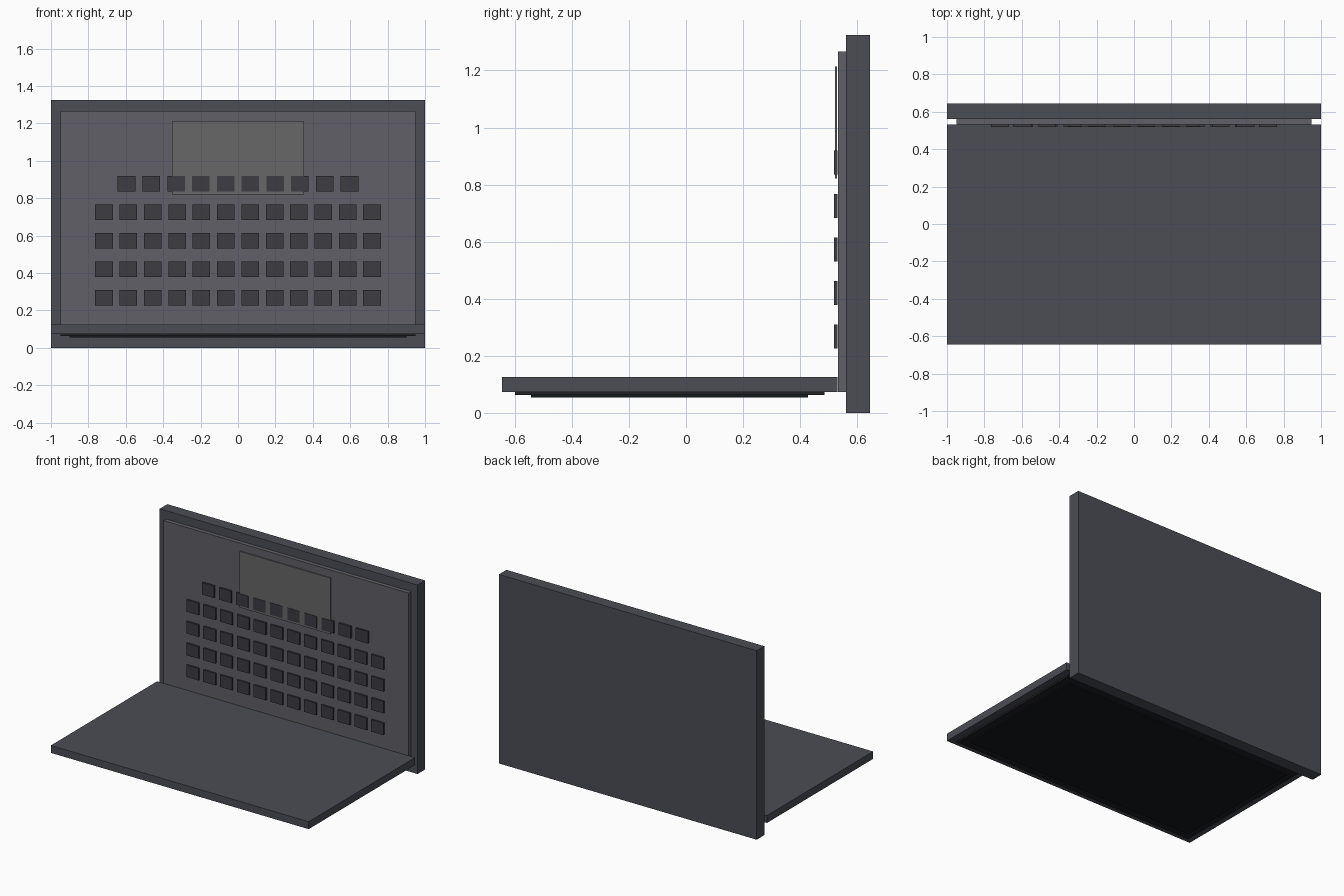
import bpy
import bmesh
from mathutils import Matrix, Vector

if "Cube" in bpy.data.objects:
    bpy.data.objects.remove(bpy.data.objects["Cube"])


def material(name, rgb):
    m = bpy.data.materials.new(name)
    m.diffuse_color = (*rgb, 1)
    m.use_nodes = True
    m.node_tree.nodes["Principled BSDF"].inputs["Base Color"].default_value = m.diffuse_color
    return m


def add_box(bm, x, y, z):
    """Add a box to bm given its (min, max) range on each axis."""
    size = Vector([b - a for a, b in (x, y, z)])
    mid = Vector([(a + b) / 2 for a, b in (x, y, z)])
    bmesh.ops.create_cube(bm, size=1, matrix=Matrix.Translation(mid) @ Matrix.Diagonal((*size, 1)))


def box(name, x, y, z, mat):
    bm = bmesh.new()
    add_box(bm, x, y, z)
    return finish(name, bm, mat)


def finish(name, bm, mat):
    me = bpy.data.meshes.new(name)
    bm.to_mesh(me)
    bm.free()
    me.materials.append(mat)
    ob = bpy.data.objects.new(name, me)
    bpy.context.collection.objects.link(ob)
    return ob


shell = material("shell_grey", (0.07, 0.075, 0.09))
deck = material("deck_grey", (0.115, 0.115, 0.135))
key = material("key_dark", (0.045, 0.045, 0.055))
pad = material("pad_grey", (0.135, 0.135, 0.14))
black = material("bezel_black", (0.015, 0.015, 0.018))
glass = material("screen_dark", (0.006, 0.009, 0.011))

# Keyboard half, standing upright at the back
box("body", (-1, 1), (0.561, 0.645), (0, 1.325), shell)
box("keyboard_deck", (-0.95, 0.95), (0.533, 0.561), (0.074, 1.266), deck)
box("touchpad", (-0.352, 0.352), (0.522, 0.53), (0.821, 1.214), pad)

# Rows of keys: four full rows and a shorter one overlapping the touchpad
for row in range(5):
    count, pitch = (10, 0.1325) if row == 4 else (12, 0.1303)
    z = 0.267 + 0.1525 * row
    bm = bmesh.new()
    for i in range(count):
        x = (i - (count - 1) / 2) * pitch
        add_box(bm, (x - 0.047, x + 0.047), (0.519, 0.531), (z - 0.042, z + 0.042))
    finish(f"key_row_{row + 1}", bm, key)

# Lid lying flat, with bezel and screen facing down
box("lid", (-1, 1), (-0.645, 0.531), (0.074, 0.126), shell)
box("screen_bezel", (-0.95, 0.95), (-0.6, 0.485), (0.062, 0.074), black)
box("screen", (-0.9, 0.9), (-0.543, 0.428), (0.054, 0.062), glass)
